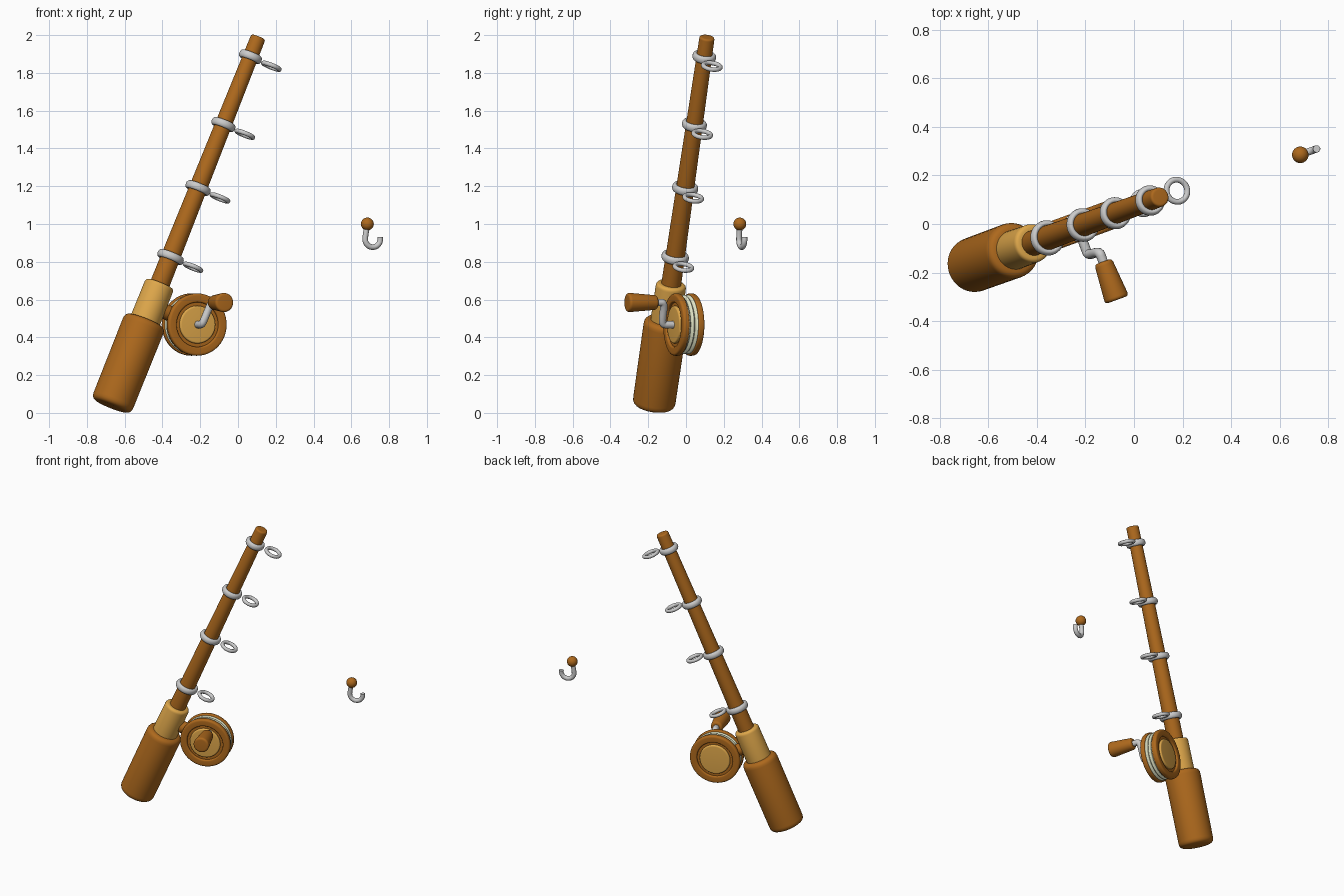
import bpy, bmesh
from math import radians, sin, cos, pi
from mathutils import Matrix, Vector

if "Cube" in bpy.data.objects:
    bpy.data.objects.remove(bpy.data.objects["Cube"])


def material(name, rgb):
    m = bpy.data.materials.new(name)
    m.diffuse_color = (*rgb, 1)
    m.use_nodes = True
    m.node_tree.nodes["Principled BSDF"].inputs["Base Color"].default_value = m.diffuse_color
    return m


WOOD = material("dark_wood", (0.42, 0.14, 0.012))
PALE = material("pale_wood", (0.74, 0.39, 0.07))
LINE = material("line_cream", (0.80, 0.83, 0.60))

T = Matrix.Translation
# Rod frame: z runs along the rod, x points to the reel side
ROD = T((-0.672, -0.172, 0.035)) @ Matrix.Rotation(radians(20), 4, 'Z') @ Matrix.Rotation(radians(23), 4, 'Y')
# Reel frame: z points out of the crank side, y runs along the rod
REEL = ROD @ T((0.262, 0, 0.581)) @ Matrix.Rotation(pi / 2, 4, 'X')


def finish(ob, matrix, mat=None):
    ob.matrix_world = matrix
    if mat:
        ob.data.materials.append(mat)
    bpy.ops.object.select_all(action='DESELECT')
    ob.select_set(True)
    bpy.context.view_layer.objects.active = ob
    if ob.type == 'CURVE':
        bpy.ops.object.convert(target='MESH')
    bpy.ops.object.shade_smooth_by_angle(angle=radians(35))
    return ob


def fillet(points, closed):
    """Round the corners of a profile of (radius, height, rounding) points."""
    out, n = [], len(points)
    for i, (r, z, f) in enumerate(points):
        p = Vector((r, 0, z))
        if f == 0 or (not closed and i in (0, n - 1)):
            out.append(p)
            continue
        a, b = (Vector((q[0], 0, q[1])) for q in (points[i - 1], points[(i + 1) % n]))
        a, b = p + (a - p).normalized() * f, p + (b - p).normalized() * f
        for k in range(6):
            t = k / 5
            out.append(a * (1 - t) ** 2 + p * (2 * t * (1 - t)) + b * t * t)
    return out


def lathe(name, points, matrix, mat, closed=False, steps=48):
    bm = bmesh.new()
    vs = [bm.verts.new(p) for p in fillet(points, closed)]
    es = [bm.edges.new(e) for e in zip(vs, vs[1:])]
    if closed:
        es.append(bm.edges.new((vs[-1], vs[0])))
    bmesh.ops.spin(bm, geom=vs + es, axis=(0, 0, 1), cent=(0, 0, 0), angle=2 * pi, steps=steps)
    bmesh.ops.remove_doubles(bm, verts=bm.verts, dist=1e-5)
    bmesh.ops.recalc_face_normals(bm, faces=bm.faces)
    me = bpy.data.meshes.new(name)
    bm.to_mesh(me)
    bm.free()
    ob = bpy.data.objects.new(name, me)
    bpy.context.collection.objects.link(ob)
    return finish(ob, matrix, mat)


def cylinder(name, r0, r1, z0, z1, rounding, matrix, mat):
    return lathe(name, [(0, z0, 0), (r0, z0, rounding), (r1, z1, rounding), (0, z1, 0)], matrix, mat)


def torus(name, major, minor, matrix):
    bpy.ops.mesh.primitive_torus_add(major_radius=major, minor_radius=minor,
                                     major_segments=40, minor_segments=14)
    ob = bpy.context.object
    ob.name = name
    return finish(ob, matrix)


def tube(name, path, radius, matrix):
    cu = bpy.data.curves.new(name, 'CURVE')
    cu.dimensions = '3D'
    cu.bevel_depth, cu.bevel_resolution = radius, 5
    cu.use_fill_caps = True
    cu.resolution_u = 8
    sp = cu.splines.new('NURBS')
    sp.points.add(len(path) - 1)
    for p, co in zip(sp.points, path):
        p.co = (*co, 1)
    sp.order_u, sp.use_endpoint_u = 3, True
    ob = bpy.data.objects.new(name, cu)
    bpy.context.collection.objects.link(ob)
    return finish(ob, matrix)


# Grip, ferrule and tapered rod
cylinder("grip", 0.113, 0.115, 0, 0.495, 0.035, ROD, WOOD)
cylinder("ferrule", 0.082, 0.080, 0.45, 0.705, 0.02, ROD, PALE)
cylinder("rod", 0.053, 0.040, 0.65, 2.124, 0.012, ROD, WOOD)

# Line guides: a collar around the rod plus a loop beside it
for i, z in enumerate((0.858, 1.255, 1.62, 2.01)):
    rod_r = 0.053 - 0.013 * (z - 0.65) / 1.474
    collar = torus(f"guide_collar_{i + 1}", rod_r + 0.008, 0.014, ROD @ T((0, 0, z)) @ Matrix.Diagonal((1, 1, 1.5, 1)))
    torus(f"guide_loop_{i + 1}", 0.046, 0.012, ROD @ T((0.137 - 0.003 * i, 0, z)))

# Reel foot joining the ferrule to the reel
cylinder("reel_foot", 0.04, 0.04, 0.05, 0.15, 0.008,
         ROD @ T((0, 0, 0.581)) @ Matrix.Rotation(pi / 2, 4, 'Y'), WOOD)

# Wound line with rounded ridges
ridges = [(0.142 + 0.015 * abs(sin(3 * pi * k / 30)), -0.036 + 0.072 * k / 30, 0) for k in range(31)]
lathe("wound_line", [(0, -0.036, 0)] + ridges + [(0, 0.036, 0)], REEL, LINE)

# Spool rims, recessed plates and pale caps on both sides
for side, flip in (("front", 0), ("back", pi)):
    m = REEL @ Matrix.Rotation(flip, 4, 'X')
    lathe(f"{side}_rim", [(0.118, 0.026, 0.006), (0.165, 0.026, 0.008), (0.165, 0.060, 0.014),
                          (0.118, 0.060, 0.010)], m, WOOD, closed=True)
    cylinder(f"{side}_plate", 0.125, 0.125, 0.02, 0.046, 0, m, WOOD)
    cylinder(f"{side}_cap", 0.10, 0.10, 0.03, 0.060, 0.010, m, PALE)

# Crank arm and knob
tube("crank_arm", [(0, 0, 0.04), (0, 0, 0.085), (0, 0, 0.118), (0, 0.03, 0.125), (0, 0.09, 0.125),
                   (0, 0.127, 0.132), (0, 0.127, 0.155), (0, 0.127, 0.20)], 0.02, REEL)
cylinder("crank_knob", 0.038, 0.052, 0.17, 0.338, 0.016, REEL @ T((0, 0.127, 0)), WOOD)

# Bead and hook
HOOK = T((0.685, 0.285, 1.0)) @ Matrix.Rotation(radians(20), 4, 'Z')
lathe("bead", [(0.034 * sin(pi * k / 20), -0.034 * cos(pi * k / 20), 0) for k in range(21)], HOOK, WOOD, steps=32)
arc = [(0.03 + 0.043 * cos(a), 0, -0.08 + 0.043 * sin(a))
       for a in (radians(180 + 195 * k / 10) for k in range(11))]
tube("hook", [(0, 0, -0.01), (-0.008, 0, -0.04)] + arc, 0.015, HOOK)
